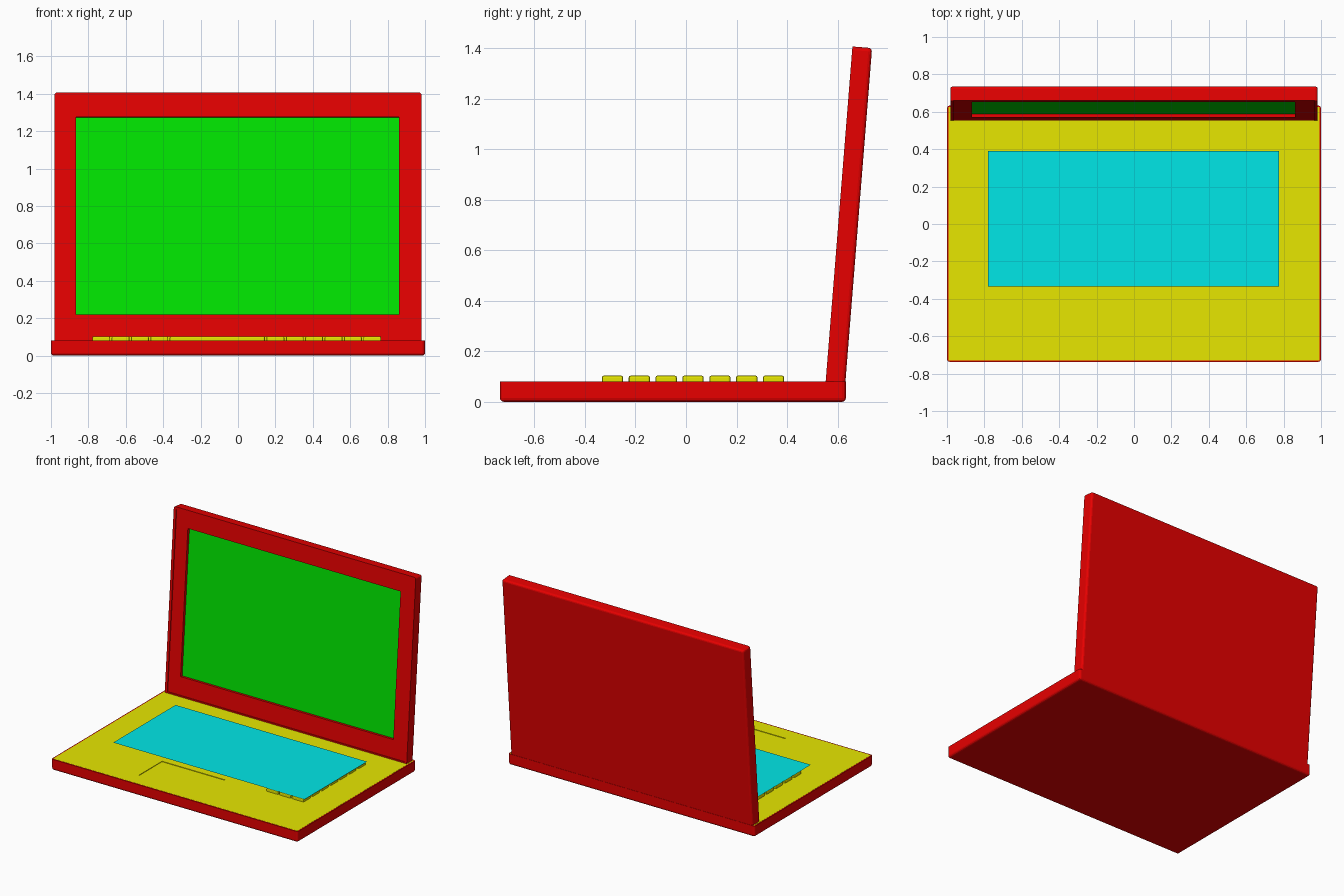
import bpy
import bmesh
import math

if "Cube" in bpy.data.objects:
    bpy.data.objects.remove(bpy.data.objects["Cube"])


def material(name, rgb):
    mat = bpy.data.materials.new(name)
    mat.use_nodes = True
    color = (*rgb, 1)
    mat.diffuse_color = color
    mat.node_tree.nodes["Principled BSDF"].inputs["Base Color"].default_value = color
    return mat


RED = material("red", (0.8, 0, 0))
YELLOW = material("yellow", (0.8, 0.8, 0))
GREEN = material("green", (0, 0.8, 0))
CYAN = material("cyan", (0, 0.8, 0.8))


def finish(name, bm, *mats):
    mesh = bpy.data.meshes.new(name)
    for mat in mats:
        mesh.materials.append(mat)
    bmesh.ops.recalc_face_normals(bm, faces=bm.faces)
    bm.to_mesh(mesh)
    bm.free()
    obj = bpy.data.objects.new(name, mesh)
    bpy.context.collection.objects.link(obj)
    return obj


def ring(bm, x, y, z):
    return [bm.verts.new((a, b, z)) for a, b in
            ((x[0], y[0]), (x[1], y[0]), (x[1], y[1]), (x[0], y[1]))]


def bridge(bm, low, high):
    return [bm.faces.new((low[i], low[i - 3], high[i - 3], high[i])) for i in range(4)]


def add_box(bm, x, y, z, bevel, sharp_z, segments):
    """Box from three ranges; edges lying on the height sharp_z are not rounded."""
    low, high = ring(bm, x, y, z[0]), ring(bm, x, y, z[1])
    faces = bridge(bm, low, high)
    faces += [bm.faces.new(low[::-1]), bm.faces.new(high)]
    edges = {e for f in faces for e in f.edges}
    edges = [e for e in edges if any(abs(v.co.z - sharp_z) > 1e-4 for v in e.verts)]
    bmesh.ops.bevel(bm, geom=edges, offset=bevel, segments=segments,
                    profile=0.5, affect="EDGES")


def shell(name, x, y, z, bevel, rim, depth):
    """Tray with rounded outer edges and a pocket inside a rim on its upper side."""
    bm = bmesh.new()
    add_box(bm, x, y, z, bevel, z[1], 3)
    bmesh.ops.recalc_face_normals(bm, faces=bm.faces)
    top = max(bm.faces, key=lambda f: f.calc_center_median().z)
    bmesh.ops.inset_region(bm, faces=[top], thickness=rim, depth=0)
    bmesh.ops.inset_region(bm, faces=[top], thickness=0.0002, depth=-depth)
    return finish(name, bm, RED)


def recessed_panel(name, outer, inner, bottom, top, floor, *mats):
    """Panel with a sunken pocket; the pocket floor takes the last material."""
    bm = bmesh.new()
    rings = [ring(bm, *outer, bottom), ring(bm, *outer, top),
             ring(bm, *inner, top), ring(bm, *inner, floor)]
    bm.faces.new(rings[0][::-1])
    for low, high in zip(rings, rings[1:]):
        bridge(bm, low, high)
    bm.faces.new(rings[-1]).material_index = len(mats) - 1
    return finish(name, bm, *mats)


# Base tray, and the deck with its shallow trackpad pocket
shell("base_shell", (-1, 1), (-0.737, 0.633), (0, 0.0805), 0.015, 0.008, 0.008)
recessed_panel("deck_with_trackpad", ((-0.9915, 0.9915), (-0.7285, 0.6245)),
               ((-0.375, 0.135), (-0.62, -0.345)), 0.074, 0.081, 0.077, YELLOW)

# Keys: three arrow keys in front, then a space bar row, then staggered rows
bm = bmesh.new()
pitch_x, pitch_y, gap = 0.1035, 0.1063, 0.008
rows = [[12, 13, 14, 15], [0, 1, 2, 3, 4] + list(range(9, 16))]
for row in range(2, 7):
    shift = 0.5 * (row % 2 == 0)
    rows.append([0] + [c + shift for c in range(1, 15)] + [15])
for row, columns in enumerate(rows):
    y = -0.333 + row * pitch_y
    for start, end in zip(columns, columns[1:]):
        add_box(bm, (-0.779 + start * pitch_x, -0.779 + end * pitch_x - gap),
                (y, y + 0.084), (0.078, 0.1035), 0.007, 0.078, 2)
finish("keys", bm, YELLOW)

# Flat sheet over the keys
bm = bmesh.new()
bm.faces.new(ring(bm, (-0.78, 0.775), (-0.333, 0.39), 0.1045))
finish("keyboard_sheet", bm, CYAN)

# Lid: tray with a narrow rim, and the bezel with the sunken display
lean = 0.0797
lid = shell("lid_shell", (-0.982, 0.982), (-0.01, 1.331), (-0.078, 0), 0.014, 0.02, 0.036)
bezel = recessed_panel("bezel_and_display", ((-0.9615, 0.9615), (0.0105, 1.3105)),
                       ((-0.865, 0.862), (0.142, 1.2)), -0.035, -0.005, -0.025,
                       RED, GREEN)
for part in (lid, bezel):
    part.location = (0, 0.553, 0.08)
    part.rotation_euler.x = math.pi / 2 - lean
